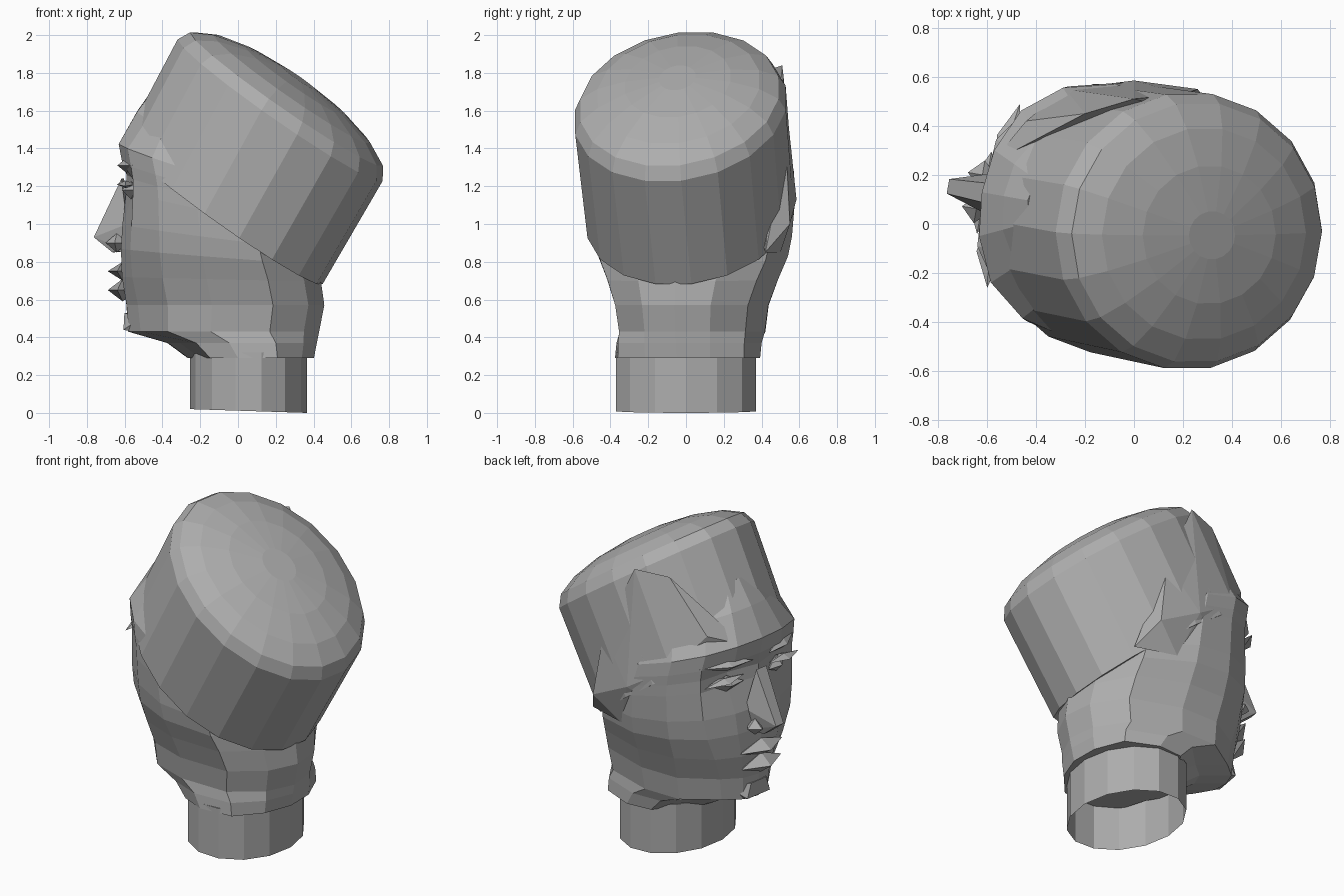
import bpy, bmesh
from math import sin, cos, tau, radians
from mathutils import Matrix, Vector

cube = bpy.data.objects.get("Cube")
if cube:
    bpy.data.objects.remove(cube)

clay = bpy.data.materials.new("grey_clay")
clay.use_nodes = True
grey = (0.42, 0.42, 0.42, 1)
clay.diffuse_color = grey
clay.node_tree.nodes["Principled BSDF"].inputs["Base Color"].default_value = grey

# The whole head is turned slightly about the vertical
spin = Matrix.Rotation(radians(-10), 4, 'Z')
turn = Matrix.Translation((0, 0.02, 0)) @ spin


def finish(name, bm, matrix):
    bmesh.ops.recalc_face_normals(bm, faces=bm.faces)
    bm.transform(matrix)
    mesh = bpy.data.meshes.new(name)
    bm.to_mesh(mesh)
    bm.free()
    mesh.materials.append(clay)
    bpy.context.collection.objects.link(bpy.data.objects.new(name, mesh))


def loft(name, rings, matrix, bottom=True):
    bm = bmesh.new()
    loops = [[bm.verts.new(point) for point in ring] for ring in rings]
    for low, high in zip(loops, loops[1:]):
        for i in range(len(low)):
            bm.faces.new((low[i - 1], low[i], high[i], high[i - 1]))
    if bottom:
        bm.faces.new(loops[0])
    bm.faces.new(loops[-1])
    finish(name, bm, matrix)


def hull(name, points, matrix=turn):
    bm = bmesh.new()
    for point in points:
        bm.verts.new(point)
    bmesh.ops.convex_hull(bm, input=bm.verts)
    loose = [vert for vert in bm.verts if not vert.link_faces]
    bmesh.ops.delete(bm, geom=loose, context='VERTS')
    finish(name, bm, matrix)


def mirrored(points):
    return points + [(x, -y, z) for x, y, z in points if y]


# Faceted lump with six corners; slant drops and draws back its outer end
def lump(name, centre, size, slant=(0, 0), side=1):
    cx, cy, cz = centre
    corners = []
    for axis in range(3):
        for sign in (-1, 1):
            offset = [0, 0, 0]
            offset[axis] = sign * size[axis]
            x, y, z = offset
            along_side = y / size[1]
            corners.append((cx + x + slant[0] * along_side, side * (cy + y),
                            cz + z - slant[1] * along_side))
    hull(name, corners)


def lump_pair(name, *shape):
    lump("left_" + name, *shape, side=-1)
    lump("right_" + name, *shape, side=1)


# Open-ended neck tube with a slightly sloping foot
def neck_ring(z, tilt):
    angles = [tau * i / 14 for i in range(14)]
    return [(0.055 + 0.31 * cos(a), 0.38 * sin(a), z - tilt * cos(a)) for a in angles]


loft("neck", [neck_ring(0.01, 0.01), neck_ring(0.32, 0)], Matrix(), bottom=False)


# Face and skull rings, given by front height, front and half width
def head_ring(height, front, wide):
    back = 0.47 - 0.2 * abs(height - 0.6)
    back_height = min(height, 0.25 + 0.62 * height)
    span = back - front
    cheek = 1.2 * wide - 0.28
    socket = 0.07 if 1.1 < height < 1.3 else 0.02
    half = [(front, 0), (front + socket, cheek / 2), (front + 0.1, cheek),
            (front + span * 0.27, wide * 0.9), (front + span / 2, wide),
            (front + span * 0.8, wide * 0.87), (back - span * 0.05, wide * 0.45), (back, 0)]
    loop = half + [(x, -y) for x, y in half[-2:0:-1]]
    return [(x, y, height + (back_height - height) * (x - front) / span) for x, y in loop]


skull = [(0.29, -0.27, 0.39), (0.37, -0.38, 0.39), (0.43, -0.59, 0.39),
         (0.57, -0.6, 0.41), (0.72, -0.62, 0.46), (0.87, -0.62, 0.51),
         (1, -0.61, 0.53), (1.18, -0.6, 0.54), (1.26, -0.6, 0.54),
         (1.33, -0.61, 0.54), (1.43, -0.63, 0.53), (1.6, -0.54, 0.46), (1.74, -0.44, 0.38)]
loft("head", [head_ring(*row) for row in skull], turn)

# Tall flat-topped cap leaning backwards, closed by a shallow dome
across, along = Vector((0.87, 0, -0.49)), Vector((0.49, 0, 0.87))


def cap_ring(distance, scale, tilt):
    ring = []
    for i in range(18):
        a = tau * (i + 0.5) / 18
        point = across * (0.66 * scale * cos(a) - 0.59) + along * (distance - tilt * cos(a))
        ring.append((point.x, 0.567 * scale * sin(a), point.z))
    return ring


dome = [radians(angle) for angle in range(0, 90, 20)]
cap = [cap_ring(0.88, 0.98, 0.07)]
cap += [cap_ring(1.51 + 0.2 * sin(a), cos(a), 0.065 * cos(a)) for a in dome]
loft("cap", cap, Matrix.Translation((0, 0.01, 0)) @ spin)

# Folded cloth panel over one temple, running down behind the cheek
hull("temple_panel", [
    (0, 0.51, 1.84), (-0.2, 0.45, 1.82), (-0.44, 0.42, 1.5), (-0.28, 0.55, 1.3),
    (0, 0.585, 1.13), (0.26, 0.55, 1), (0.2, 0.53, 1.4), (-0.58, 0.25, 1.42),
    (0.35, 0.42, 0.85), (0.1, 0.5, 0.85), (-0.2, 0.5, 1)], Matrix())

# Nose with wings
hull("nose", mirrored([
    (-0.62, 0.04, 1.24), (-0.77, 0.03, 0.93), (-0.67, 0.03, 0.85),
    (-0.58, 0.09, 1), (-0.58, 0.06, 0.86)]))
lump_pair("nostril", (-0.64, 0.07, 0.9), (0.06, 0.06, 0.05))

# Lips and chin
lump("upper_lip", (-0.62, 0, 0.75), (0.08, 0.17, 0.05))
lump("lower_lip", (-0.62, 0, 0.65), (0.08, 0.16, 0.06))
hull("chin", mirrored([(-0.6, 0.06, 0.53), (-0.6, 0.09, 0.44), (-0.5, 0.15, 0.5),
                       (-0.5, 0.1, 0.42)]))

# Brows, eyes and lashes
lump_pair("brow", (-0.56, 0.22, 1.31), (0.05, 0.16, 0.04), (0.06, 0))
lump_pair("eye", (-0.54, 0.2, 1.18), (0.05, 0.1, 0.05), (0.04, 0))
lump_pair("lash", (-0.56, 0.24, 1.21), (0.05, 0.14, 0.02), (0.02, 0.01))
